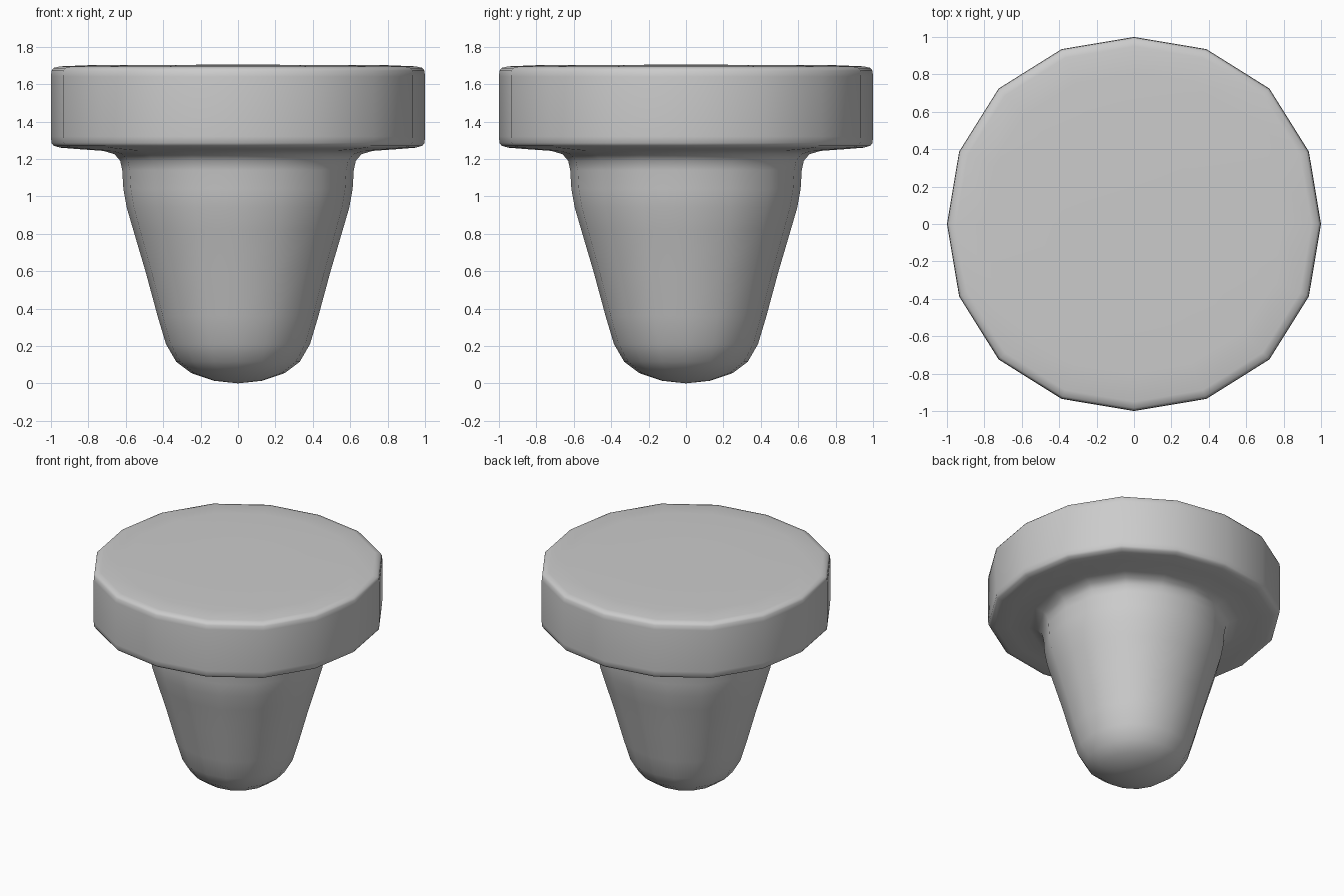
import bpy, bmesh, math

if "Cube" in bpy.data.objects:
    bpy.data.objects.remove(bpy.data.objects["Cube"])

SIDES = 16
# Half profile (radius, z) from the rounded tip up to the cap edge
profile = [(0.13, 0.014), (0.25, 0.055), (0.33, 0.115), (0.385, 0.21),
           (0.43, 0.36), (0.495, 0.60), (0.56, 0.82), (0.595, 0.94),
           (0.613, 1.04), (0.619, 1.14), (0.63, 1.19), (0.66, 1.225),
           (0.72, 1.243), (0.85, 1.252), (0.95, 1.26), (0.985, 1.27),
           (0.997, 1.285), (1.0, 1.32), (1.0, 1.64), (0.997, 1.672),
           (0.985, 1.687), (0.95, 1.695), (0.8, 1.701), (0.4, 1.703)]

bm = bmesh.new()


def ring(r, z):
    # Slightly squared circle: the diagonals bulge a little
    verts = []
    for i in range(SIDES):
        a = 2 * math.pi * i / SIDES
        k = r * (1 + 0.012 * (1 - math.cos(4 * a)))
        verts.append(bm.verts.new((k * math.cos(a), k * math.sin(a), z)))
    return verts


def fan(verts, z):
    # Close a ring with a centre point
    c = bm.verts.new((0, 0, z))
    for i in range(SIDES):
        bm.faces.new((verts[i], verts[(i + 1) % SIDES], c))


rings = [ring(r, z) for r, z in profile]
for lo, hi in zip(rings, rings[1:]):
    for i in range(SIDES):
        j = (i + 1) % SIDES
        bm.faces.new((lo[i], lo[j], hi[j], hi[i]))
fan(rings[0], 0.0)
fan(rings[-1], 1.704)
bmesh.ops.recalc_face_normals(bm, faces=bm.faces)
for f in bm.faces:
    f.smooth = True

# Stopper: tapered stem blended into a flat round cap
mesh = bpy.data.meshes.new("stopper")
bm.to_mesh(mesh)
bm.free()
bpy.context.collection.objects.link(bpy.data.objects.new("stopper", mesh))
